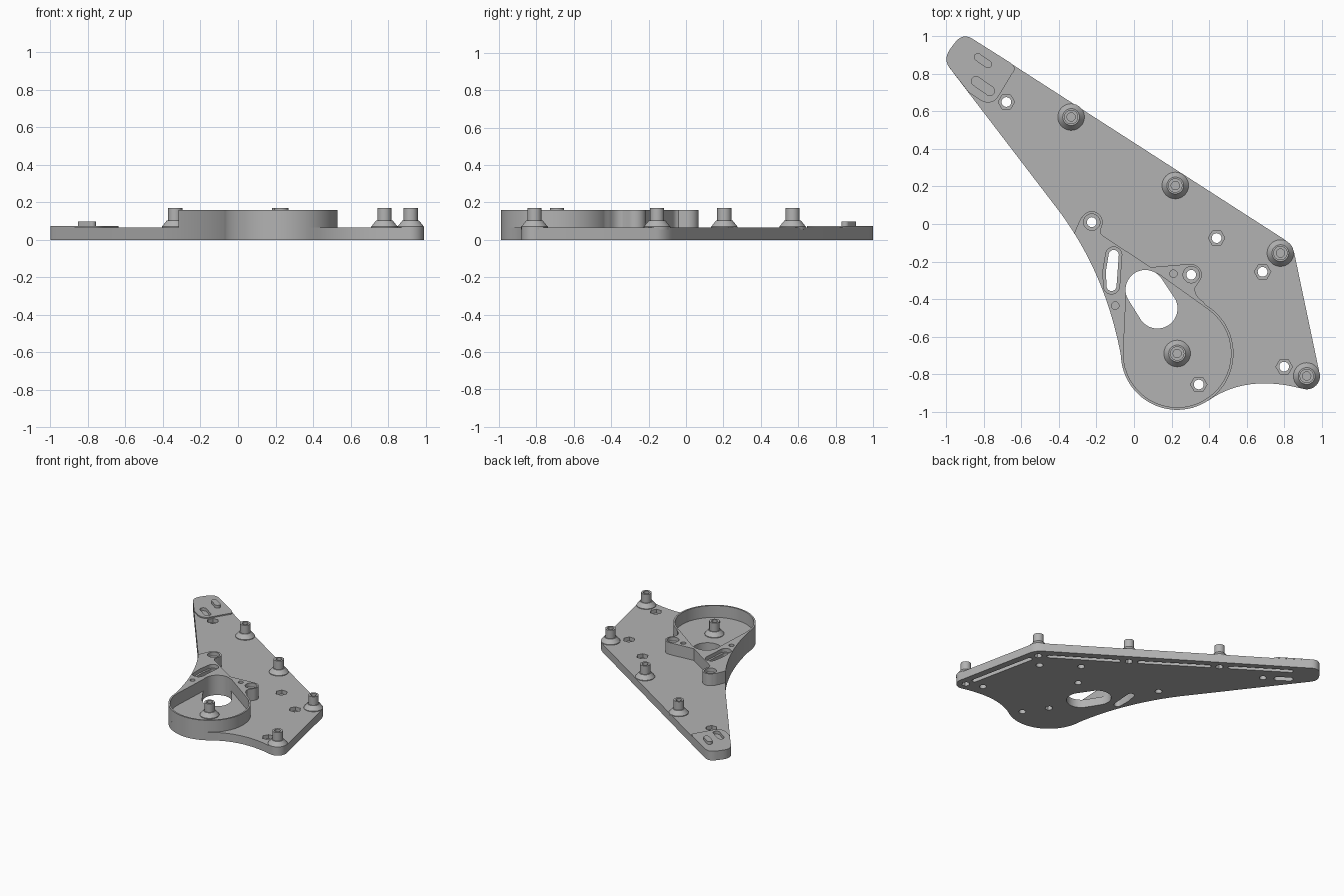
import bpy, bmesh, math
from mathutils import Vector
from mathutils.geometry import convex_hull_2d

cube = bpy.data.objects.get("Cube")
if cube:
    bpy.data.objects.remove(cube)

grey = bpy.data.materials.new("grey_metal")
grey.use_nodes = True
colour = (0.45, 0.45, 0.45, 1)
grey.diffuse_color = colour
grey.node_tree.nodes["Principled BSDF"].inputs["Base Color"].default_value = colour

PLATE, BLOCK = 0.065, 0.16


# ---- outline helpers ----
def arc(c, r, a0=0, a1=360, n=32):
    full = abs(a1 - a0) == 360
    steps = n if full else n + 1
    angles = [math.radians(a0 + (a1 - a0) * i / n) for i in range(steps)]
    return [(c[0] + r * math.cos(a), c[1] + r * math.sin(a)) for a in angles]


def bezier(a, b, c, n=14):
    a, b, c = Vector(a), Vector(b), Vector(c)
    ts = [i / n for i in range(n + 1)]
    return [tuple(a * (1 - t) ** 2 + b * 2 * t * (1 - t) + c * t * t) for t in ts]


def hull(*circles):
    pts = [Vector(p) for c, r in circles for p in arc(c, r, n=48)]
    return [tuple(pts[i]) for i in convex_hull_2d(pts)]


def slot(a, b, r):
    return hull((a, r), (b, r))


def tilted_slot(c, half, r):
    d = Vector((0.82, -0.57)) * half
    return slot(Vector(c) - d, Vector(c) + d, r)


# ---- mesh helpers ----
def prisms(name, parts):
    """Extrude each (outline, bottom, top) into one object."""
    bm = bmesh.new()
    for outline, z0, z1 in parts:
        face = bm.faces.new([bm.verts.new((x, y, z0)) for x, y in outline])
        out = bmesh.ops.extrude_face_region(bm, geom=[face])
        top = [v for v in out["geom"] if isinstance(v, bmesh.types.BMVert)]
        bmesh.ops.translate(bm, verts=top, vec=(0, 0, z1 - z0))
    bmesh.ops.recalc_face_normals(bm, faces=bm.faces)
    return finish(name, bm)


def finish(name, bm):
    mesh = bpy.data.meshes.new(name)
    bm.to_mesh(mesh)
    bm.free()
    mesh.materials.append(grey)
    obj = bpy.data.objects.new(name, mesh)
    bpy.context.collection.objects.link(obj)
    return obj


def lathe(name, profile, centre):
    bm = bmesh.new()
    verts = [bm.verts.new((r, 0, z)) for r, z in profile]
    edges = [bm.edges.new(pair) for pair in zip(verts, verts[1:])]
    bmesh.ops.spin(bm, geom=verts + edges, cent=(0, 0, 0), axis=(0, 0, 1),
                   angle=math.tau, steps=32)
    bmesh.ops.remove_doubles(bm, verts=bm.verts, dist=0.0001)
    bmesh.ops.recalc_face_normals(bm, faces=bm.faces)
    obj = finish(name, bm)
    obj.location = (*centre, 0)
    return obj


def cut(obj, cutters):
    for cutter in cutters:
        mod = obj.modifiers.new("cut", "BOOLEAN")
        mod.operation, mod.solver, mod.object = "DIFFERENCE", "EXACT", cutter
    bpy.context.view_layer.update()
    graph = bpy.context.evaluated_depsgraph_get()
    mesh = bpy.data.meshes.new_from_object(obj.evaluated_get(graph))
    obj.modifiers.clear()
    obj.data = mesh


# ---- key positions ----
ring_c = (0.23, -0.69)
posts = [(-0.335, 0.57), (0.22, 0.205), (0.78, -0.155), (0.92, -0.81), ring_c]
hex_holes = [(-0.68, 0.65), (0.44, -0.075), (0.685, -0.255), (0.80, -0.76), (0.345, -0.855)]
bosses = [(-0.225, 0.01), (0.305, -0.27)]
pins = [(0.21, -0.265), (-0.10, -0.435)]
curved = [(-0.108, -0.165), (-0.122, -0.25), (-0.12, -0.33)]
left_edge = bezier((-0.07, -0.70), (-0.15, -0.265), (-0.40, 0.07), 24)
tip = (bezier((-0.985, 0.835), (-1.02, 0.885), (-0.97, 0.945), 8)
       + bezier((-0.955, 0.965), (-0.91, 1.025), (-0.85, 0.98), 8))

# ---- plate, block and pad outlines ----
plate_outline = (tip + bezier((0.79, -0.075), (0.845, -0.11), (0.855, -0.16), 8)
                 + arc(posts[3], 0.07, 10, -100, 12)
                 + bezier((0.89, -0.876), (0.60, -0.80), (0.40, -0.938))
                 + arc(ring_c, 0.30, -60, -176) + left_edge)
block_outline = (arc(ring_c, 0.30, 60, -176, 64)
                 + [p for p in left_edge if p[1] < -0.06]
                 + bezier((-0.318, -0.05), (-0.30, 0.0), (-0.28, 0.035), 4)
                 + arc(bosses[0], 0.058, 150, -20, 14)
                 + bezier((-0.18, -0.04), (-0.175, -0.06), (-0.155, -0.07), 4)
                 + [(0.09, -0.23), (0.27, -0.215)]
                 + arc(bosses[1], 0.056, 95, -45, 14)
                 + bezier((0.325, -0.34), (0.32, -0.38), (0.37, -0.415), 6))
pad_outline = tip + [(-0.66, 0.86)] + bezier((-0.65, 0.85), (-0.62, 0.83), (-0.65, 0.80), 5) + \
    bezier((-0.71, 0.70), (-0.75, 0.62), (-0.82, 0.66), 8) + [(-0.88, 0.70)]

plate = prisms("base_plate", [(plate_outline, 0, PLATE)])
block = prisms("ring_block", [(block_outline, PLATE, BLOCK)])
pad = prisms("tip_pad", [(pad_outline, PLATE, 0.074)])
prisms("tip_key", [(tilted_slot((-0.805, 0.87), 0.033, 0.021), 0.07, 0.097)])

# ---- holes running right through ----
through = [(arc(c, 0.026, n=20), -0.1, 0.3) for c in hex_holes + bosses]
through.append((hull(*[(c, 0.027) for c in curved]), -0.1, 0.3))
through.append((hull(((0.06, -0.35), 0.105), ((0.125, -0.45), 0.107)), -0.1, 0.3))
through_cutter = prisms("through_cutter", through)

# ---- recesses from above and below ----
recesses = [(arc(c, 0.044, n=6), 0.035, 0.3) for c in hex_holes]
recesses += [(arc(c, 0.044, n=20), 0.13, 0.3) for c in bosses]
recesses += [(arc(c, 0.02, n=16), 0.10, 0.3) for c in pins]
recesses += [(arc(c, 0.03, n=6), -0.1, 0.04) for c in posts]
recesses.append((hull(*[(c, 0.043) for c in curved]), 0.13, 0.3))
key_slot = tilted_slot((-0.805, 0.735), 0.045, 0.025)
recesses += [(key_slot, 0.05, 0.3), (key_slot, -0.1, 0.035)]
rim = [Vector(p) for p in [(-0.84, 0.90)] + posts[:4]]
for a, b in zip(rim, rim[1:]):
    d = (b - a).normalized()
    recesses.append((slot(a + d * 0.08, b - d * 0.08, 0.018), -0.1, 0.04))
recess_cutter = prisms("recess_cutter", recesses)

cavity_cutter = prisms("cavity_cutter", [
    (hull((ring_c, 0.287), ((0.075, -0.37), 0.117)), -0.1, 0.3)])

cut(plate, [recess_cutter, through_cutter])
cut(pad, [recess_cutter])
cut(block, [cavity_cutter, recess_cutter, through_cutter])
for helper in (through_cutter, recess_cutter, cavity_cutter):
    bpy.data.objects.remove(helper)

# ---- hollow posts on conical feet ----
profile = [(0.071, PLATE - 0.01), (0.071, 0.07), (0.045, 0.102), (0.038, 0.102),
           (0.038, 0.17), (0.022, 0.17), (0.022, 0.10), (0, 0.10)]
for i, c in enumerate(posts):
    lathe(f"post_{i + 1}", profile, c)

# ---- smooth curved walls, keep edges sharp ----
bpy.ops.object.select_all(action="DESELECT")
for obj in bpy.context.scene.objects:
    if obj.type == "MESH":
        obj.select_set(True)
        bpy.context.view_layer.objects.active = obj
bpy.ops.object.shade_smooth_by_angle(angle=math.radians(30))
